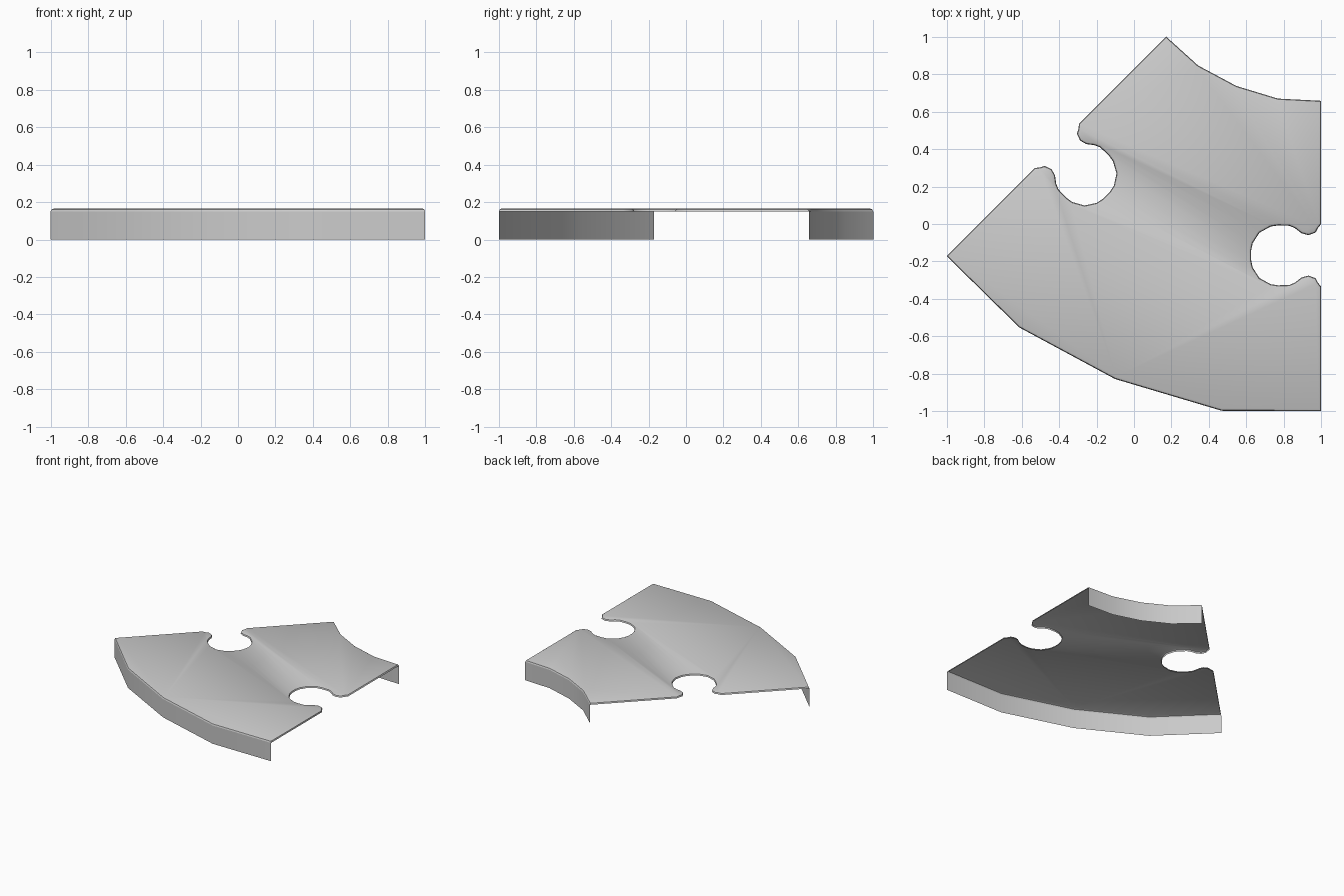
import bpy
import math
from mathutils import Vector

if "Cube" in bpy.data.objects:
    bpy.data.objects.remove(bpy.data.objects["Cube"])

CENTRE = Vector((1.0, 1.83))      # centre of the 45 degree bend
R_IN, R_OUT, R_MID = 1.172, 2.83, 1.9975
LIP_Z, TOP_Z = 0.15, 0.166

# Half of the keyhole notch: (distance from its axis, depth into the plate)
HALF = [(0.168, 0), (0.145, 0.018), (0.122, 0.03), (0.108, 0.068), (0.118, 0.105),
        (0.145, 0.14), (0.158, 0.17), (0.16, 0.23), (0.154, 0.27),
        (0.121, 0.33), (0.065, 0.366), (0.022, 0.375)]
NOTCH = HALF + [(-o, d) for o, d in reversed(HALF)]


def place(angle, radius, depth=0.0):
    a = math.radians(angle)
    return (CENTRE + radius * Vector((-math.sin(a), -math.cos(a)))
            + depth * Vector((-math.cos(a), math.sin(a))))


def inset(points, amount):
    """Mitred inward offset of a counter-clockwise outline."""
    result = []
    for i, p in enumerate(points):
        a = (p - points[i - 1]).normalized()
        b = (points[(i + 1) % len(points)] - p).normalized()
        na, nb = Vector((-a.y, a.x)), Vector((-b.y, b.x))
        result.append(p + (na + nb) * (amount / (1 + na.dot(nb))))
    return result


def make(name, verts, faces):
    mesh = bpy.data.meshes.new(name)
    mesh.from_pydata(verts, [], faces)
    obj = bpy.data.objects.new(name, mesh)
    bpy.context.collection.objects.link(obj)
    bpy.ops.object.select_all(action='DESELECT')
    obj.select_set(True)
    bpy.context.view_layer.objects.active = obj
    bpy.ops.object.shade_smooth_by_angle(angle=math.radians(40))
    return obj


# Outline, counter-clockwise: inner arc, far edge, outer arc, near edge
angles = [0, 11.25, 22.5, 33.75, 45]
inner = [place(a, R_IN if a in (0, 45) else 1.183) for a in angles]
far_edge = [place(45, R_MID - o, -d) for o, d in NOTCH]
outer_angles = [45, 34.1, 22.5, 10.65, 0]
outer = [place(a, R_OUT if a in (0, 45) else 2.877) for a in outer_angles]
near_edge = [place(0, R_MID + o, d) for o, d in NOTCH]
outline = inner + far_edge + outer + near_edge

# Top plate with a small rounded rim
rings = [(0.0, LIP_Z), (0.004, 0.161), (0.014, TOP_Z)]
n = len(outline)
verts = [(p.x, p.y, z) for amount, z in rings for p in inset(outline, amount)]
faces = [(r * n + i, r * n + (i + 1) % n, (r + 1) * n + (i + 1) % n, (r + 1) * n + i)
         for r in range(len(rings) - 1) for i in range(n)]
faces.append(tuple(range((len(rings) - 1) * n, len(rings) * n)))
make("top_plate", verts, faces)

# Skirts under the curved sides only; the straight sides stay open
for name, arc in (("inner_skirt", inner), ("outer_skirt", outer)):
    m = len(arc)
    make(name, [(p.x, p.y, z) for z in (0.0, LIP_Z) for p in arc],
         [(i, i + 1, m + i + 1, m + i) for i in range(m - 1)])
